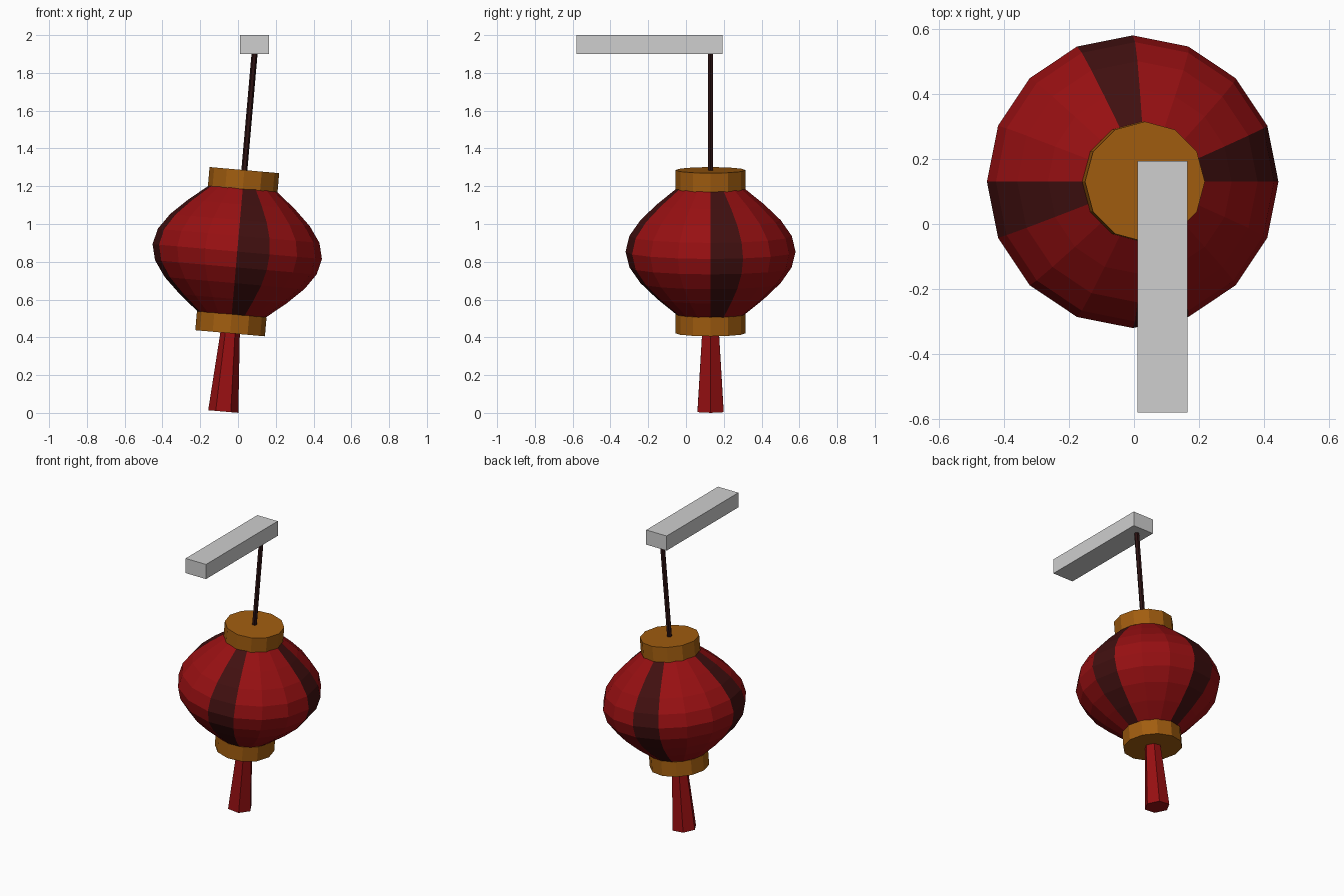
import bpy
import bmesh
import math
from mathutils import Matrix

if "Cube" in bpy.data.objects:
    bpy.data.objects.remove(bpy.data.objects["Cube"])

# Hanging point under the beam, and the swing of everything below it
PIVOT = (0.0875, 0.13, 1.9)
SWING = Matrix.Translation(PIVOT) @ Matrix.Rotation(math.radians(5), 4, 'Y')


def material(name, rgb):
    m = bpy.data.materials.new(name)
    m.diffuse_color = (*rgb, 1)
    m.use_nodes = True
    m.node_tree.nodes["Principled BSDF"].inputs["Base Color"].default_value = m.diffuse_color
    return m


RED = material("lantern red", (0.31, 0.005, 0.006))
DARK = material("dark maroon", (0.052, 0.005, 0.005))
GOLD = material("ochre gold", (0.36, 0.11, 0.005))
GREY = material("light grey", (0.62, 0.62, 0.62))
CORD = material("cord brown", (0.025, 0.006, 0.006))


def finish(name, bm, mats):
    bmesh.ops.recalc_face_normals(bm, faces=bm.faces[:])
    me = bpy.data.meshes.new(name)
    bm.to_mesh(me)
    bm.free()
    for m in mats:
        me.materials.append(m)
    ob = bpy.data.objects.new(name, me)
    bpy.context.collection.objects.link(ob)
    return ob


def lathe(name, profile, sides, mats, stripe=0):
    """Closed faceted turning; profile is (radius, distance below pivot)."""
    bm = bmesh.new()
    rings = []
    for r, s in profile:
        rings.append([bm.verts.new((r * math.cos(2 * math.pi * i / sides),
                                    r * math.sin(2 * math.pi * i / sides), -s))
                      for i in range(sides)])
    for a, b in zip(rings, rings[1:]):
        for i in range(sides):
            j = (i + 1) % sides
            f = bm.faces.new((a[i], a[j], b[j], b[i]))
            if stripe and i % stripe == 0:
                f.material_index = 1
    bm.faces.new(rings[0])
    bm.faces.new(rings[-1])
    bm.transform(SWING)
    return finish(name, bm, mats)


# Supporting beam
bm = bmesh.new()
bmesh.ops.create_cube(bm, size=1)
bm.transform(Matrix.Translation((0.0875, -0.193, 1.95))
             @ Matrix.Diagonal((0.154, 0.774, 0.1, 1)))
finish("beam", bm, [GREY])

# Cord
lathe("cord", [(0.016, 0.0), (0.016, 0.64)], 6, [CORD])

# Bulging paper body with every fourth panel dark
TOP, BOTTOM, STEPS = 0.715, 1.385, 8
body = [(0.18 + 0.27 * math.sin(math.pi * k / STEPS),
         TOP + (BOTTOM - TOP) * k / STEPS) for k in range(STEPS + 1)]
lathe("lantern_body", body, 16, [RED, DARK], stripe=4)

# End caps
lathe("top_cap", [(0.185, 0.617), (0.185, 0.718)], 12, [GOLD])
lathe("bottom_cap", [(0.185, 1.383), (0.185, 1.484)], 12, [GOLD])

# Tassel
lathe("tassel", [(0.05, 1.46), (0.08, 1.9)], 6, [RED])
